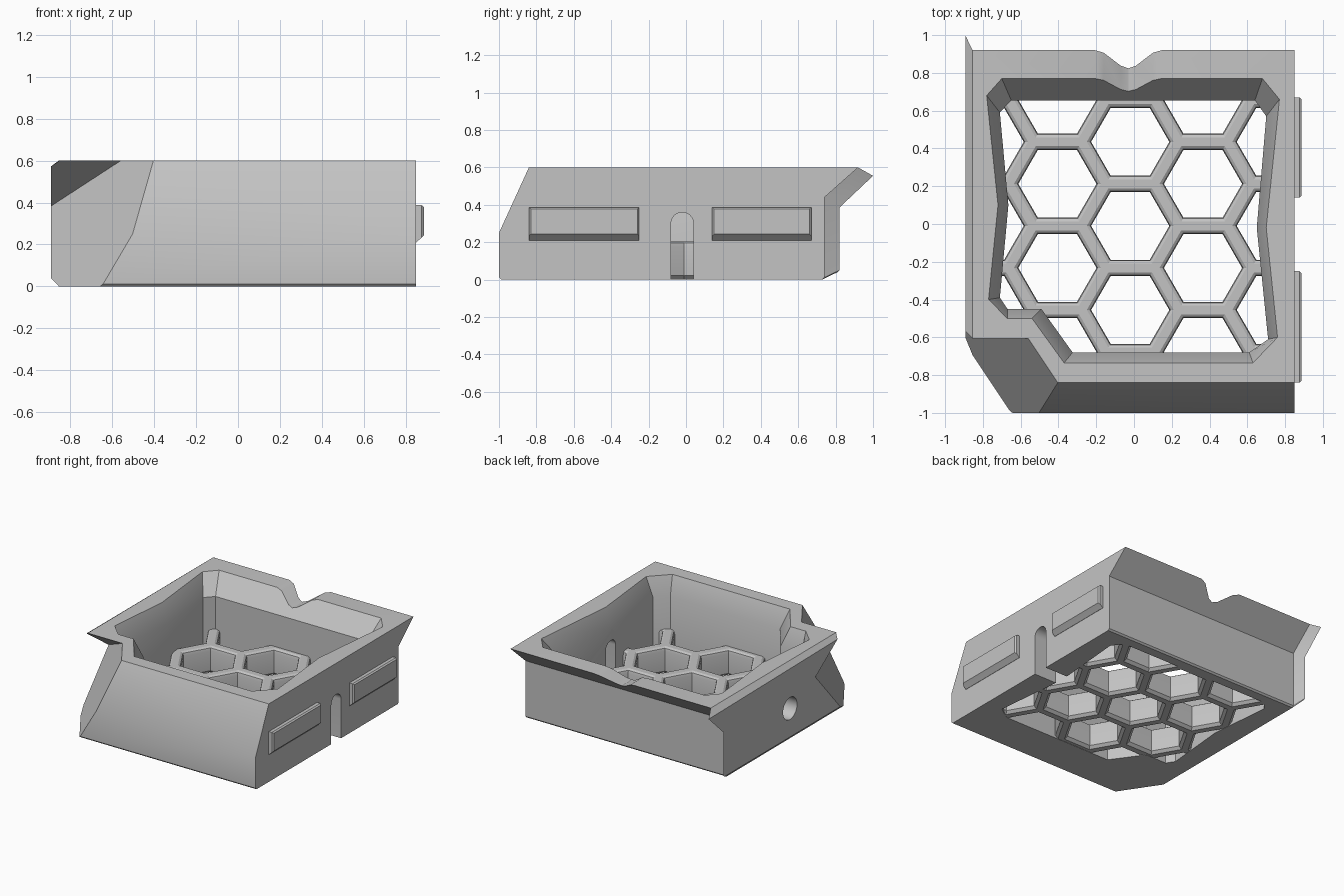
import bpy, bmesh, math
from mathutils import Vector

if "Cube" in bpy.data.objects:
    bpy.data.objects.remove(bpy.data.objects["Cube"], do_unlink=True)

grey = bpy.data.materials.new("plain grey")
grey.use_nodes = True
COLOUR = (0.55, 0.55, 0.55, 1)
grey.diffuse_color = COLOUR
grey.node_tree.nodes["Principled BSDF"].inputs["Base Color"].default_value = COLOUR


def loft(bm, rings):
    """Join rings of equal length with quads and cap both ends."""
    rows = [[bm.verts.new(p) for p in ring] for ring in rings]
    n = len(rows[0])
    for a, b in zip(rows, rows[1:]):
        for i in range(n):
            j = (i + 1) % n
            bm.faces.new((a[i], a[j], b[j], b[i]))
    bm.faces.new(rows[0][::-1])
    bm.faces.new(rows[-1])


def make(name, *lofts):
    bm = bmesh.new()
    for rings in lofts:
        loft(bm, rings)
    bmesh.ops.recalc_face_normals(bm, faces=bm.faces)
    mesh = bpy.data.meshes.new(name)
    bm.to_mesh(mesh)
    bm.free()
    mesh.materials.append(grey)
    ob = bpy.data.objects.new(name, mesh)
    bpy.context.collection.objects.link(ob)
    return ob


def activate(ob):
    bpy.ops.object.select_all(action='DESELECT')
    ob.select_set(True)
    bpy.context.view_layer.objects.active = ob


def cut(ob, cutter):
    """Subtract the cutter from the part and discard it."""
    activate(ob)
    mod = ob.modifiers.new("cut", 'BOOLEAN')
    mod.operation, mod.solver, mod.object = 'DIFFERENCE', 'EXACT', cutter
    bpy.ops.object.modifier_apply(modifier=mod.name)
    bpy.data.objects.remove(cutter, do_unlink=True)


def at_x(profile, x):
    return [(x, y, z) for y, z in profile]


def at_z(outline, z):
    return [(x, y, z) for x, y in outline]


# Outer shell: side profile swept across, with a swept-back flange on the left
side = [(-0.988, 0), (-1, 0.012), (-1, 0.25), (-0.84, 0.6),
        (0.92, 0.6), (0.74, 0.44), (0.74, 0.012), (0.728, 0)]
flange = [(-1, 0.04), (-1, 0.05), (-1, 0.25), (-0.85, 0.575),
          (1.0, 0.555), (0.82, 0.385), (0.82, 0.05), (0.81, 0.04)]
tray = make("tray_body", [at_x(side, 0.85), at_x(side, -0.855), at_x(flange, -0.893)])

# Cavity with a funnel-shaped rim
inner = [(0.61, -0.68), (0.71, -0.61), (0.65, -0.02), (0.70, 0.57), (0.64, 0.655),
         (-0.65, 0.655), (-0.71, 0.59), (-0.665, 0.1), (-0.71, -0.39),
         (-0.67, -0.45), (-0.49, -0.45), (-0.325, -0.68)]
rim = [(0.63, -0.735), (0.76, -0.6), (0.70, -0.02), (0.77, 0.66), (0.68, 0.77),
       (-0.70, 0.77), (-0.78, 0.68), (-0.72, 0.1), (-0.77, -0.4),
       (-0.67, -0.5), (-0.54, -0.5), (-0.37, -0.735)]
cut(tray, make("cavity", [at_z(inner, -0.1), at_z(inner, 0.455),
                          at_z(rim, 0.6), at_z(rim, 0.7)]))


# Slanted front left corner with an overhang above it
def corner_section(z):
    y = -0.6 + 1.42 * (0.595 - z)
    x = -(1.096 - 0.49 * z + 0.555 * y) / 0.832
    p, a, b = Vector((x, y, z)), Vector((-2, 0, 0)), Vector((1.11, -1.664, 0))
    return [p, p + a, p + a + b, p + b]


cut(tray, make("corner", [corner_section(-0.1), corner_section(0.7)]))

# Soft V-shaped pouring dip in the back lip
dip = [(-0.21, 0.601), (-0.16, 0.588), (-0.07, 0.527), (-0.03, 0.515),
       (0.01, 0.527), (0.10, 0.588), (0.15, 0.601), (0.15, 0.7), (-0.21, 0.7)]
cut(tray, make("dip", [[(x, y, z) for x, z in dip] for y in (0.6, 1.1)]))

# Arched slot through the right wall
arch = [(-0.08, -0.1), (0.04, -0.1)]
arch += [(-0.02 + 0.06 * math.cos(math.pi * i / 16),
          0.3 + 0.06 * math.sin(math.pi * i / 16)) for i in range(17)]
cut(tray, make("arch", [at_x(arch, 0.55), at_x(arch, 1)]))

# Blind round hole in the left wall
disc = [(0.01 + 0.085 * math.cos(math.tau * i / 32),
         0.26 + 0.085 * math.sin(math.tau * i / 32)) for i in range(32)]
cut(tray, make("round_hole", [at_x(disc, -1), at_x(disc, -0.76)]))

# Honeycomb floor, slightly sunk into the walls
FLOOR, PITCH = 0.205, 0.445
outer = [(x * 1.015, y * 1.015) for x, y in inner]
floor = make("honeycomb_floor", [at_z(outer, 0.002), at_z(outer, FLOOR)])


def hexagon(cx, cy, r, z):
    return [(cx + r * math.cos(math.pi * i / 3), cy + r * math.sin(math.pi * i / 3), z)
            for i in range(6)]


cells = []
for col in range(-2, 3):
    for row in range(-2, 3):
        cx = -0.02 + col * PITCH * math.sqrt(0.75)
        cy = -0.01 + (row + 0.5 * (col % 2)) * PITCH
        cells.append([hexagon(cx, cy, r, z) for r, z in
                      ((0.23, -0.05), (0.23, 0.002), (0.207, 0.022),
                       (0.207, FLOOR - 0.03), (0.213, FLOOR - 0.01),
                       (0.23, FLOOR), (0.23, FLOOR + 0.05))])
cut(floor, make("cells", *cells))

# Raised plates on the right wall
plates = []
for name, y0, y1 in (("front_side_plate", -0.84, -0.25), ("back_side_plate", 0.14, 0.67)):
    base = [(y0, 0.21), (y1, 0.21), (y1, 0.387), (y0, 0.387)]
    face = [(y0 + 0.01, 0.243), (y1 - 0.01, 0.243), (y1 - 0.01, 0.379), (y0 + 0.01, 0.379)]
    mid = [(y0, 0.233), (y1, 0.233), (y1, 0.387), (y0, 0.387)]
    plates.append(make(name, [at_x(base, 0.84), at_x(base, 0.852),
                              at_x(mid, 0.876), at_x(face, 0.887)]))

for ob in [tray, floor] + plates:
    activate(ob)
    bpy.ops.object.shade_smooth_by_angle(angle=math.radians(28))
